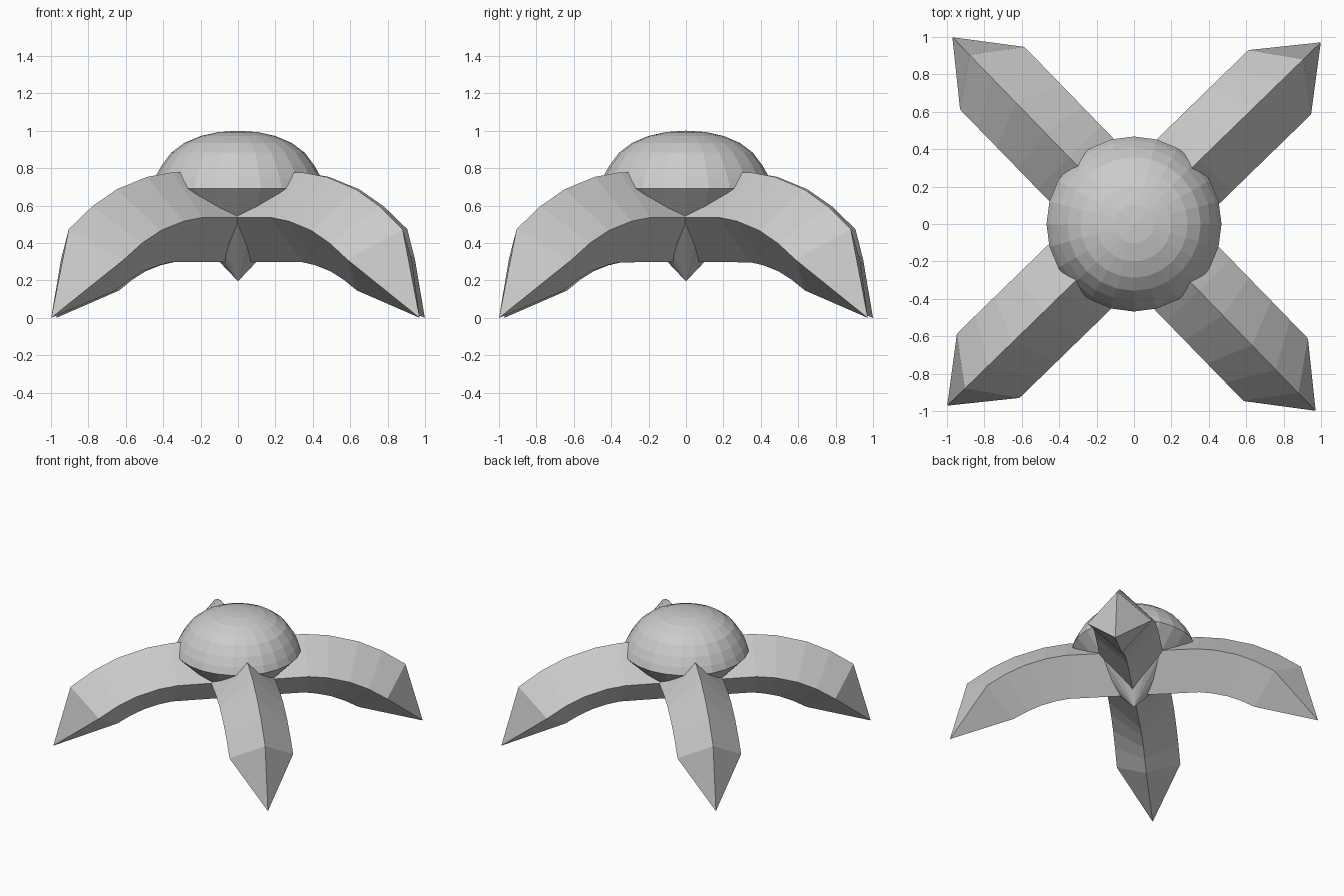
import bpy, bmesh
from math import sin, cos, radians, pi

if "Cube" in bpy.data.objects:
    bpy.data.objects.remove(bpy.data.objects["Cube"])


def finish(bm, name):
    bmesh.ops.remove_doubles(bm, verts=bm.verts, dist=1e-5)
    bmesh.ops.recalc_face_normals(bm, faces=bm.faces)
    mesh = bpy.data.meshes.new(name)
    bm.to_mesh(mesh)
    bm.free()
    obj = bpy.data.objects.new(name, mesh)
    bpy.context.collection.objects.link(obj)
    return obj


def bridge(bm, a, b):
    n = len(a)
    for i in range(n):
        bm.faces.new((a[i], a[(i + 1) % n], b[(i + 1) % n], b[i]))


def fan(bm, ring, tip):
    apex = bm.verts.new(tip)
    n = len(ring)
    for i in range(n):
        bm.faces.new((ring[i], ring[(i + 1) % n], apex))


# Body: faceted dome over an inverted cone
def make_body(segments=24):
    profile = [(0.104, 0.993), (0.20, 0.972), (0.287, 0.935), (0.357, 0.883),
               (0.41, 0.812), (0.447, 0.745), (0.468, 0.69)]
    bm = bmesh.new()
    rings = []
    for r, z in profile:
        rings.append([bm.verts.new((r * cos(2 * pi * i / segments),
                                    r * sin(2 * pi * i / segments), z))
                      for i in range(segments)])
    for a, b in zip(rings, rings[1:]):
        bridge(bm, a, b)
    fan(bm, rings[0], (0, 0, 1.0))
    fan(bm, rings[-1], (0, 0, 0.195))
    return finish(bm, "body")


# Leg: diamond section swept down an arched path to a pointed foot
def make_leg(name, heading):
    path = [(0.0, 0.538, 0), (0.495, 0.537, 0), (0.637, 0.517, 10.5),
            (0.806, 0.468, 24.5), (0.948, 0.40, 35.5), (1.087, 0.31, 47)]
    size = 0.24
    c, s = cos(heading), sin(heading)

    def place(r, side, z):
        return (r * c - side * s, r * s + side * c, z)

    bm = bmesh.new()
    rings = []
    for r, z, tilt in path:
        dr, dz = size * sin(radians(tilt)), size * cos(radians(tilt))
        rings.append([bm.verts.new(place(*p)) for p in (
            (r + dr, 0, z + dz), (r, size, z),
            (r - dr, 0, z - dz), (r, -size, z))])
    for a, b in zip(rings, rings[1:]):
        bridge(bm, a, b)
    bm.faces.new(rings[0])
    fan(bm, rings[-1], place(1.393, 0, 0.0))
    return finish(bm, name)


make_body()
names = ["back_right_leg", "back_left_leg", "front_left_leg", "front_right_leg"]
for i, name in enumerate(names):
    make_leg(name, radians(44.2 + 90 * i))
